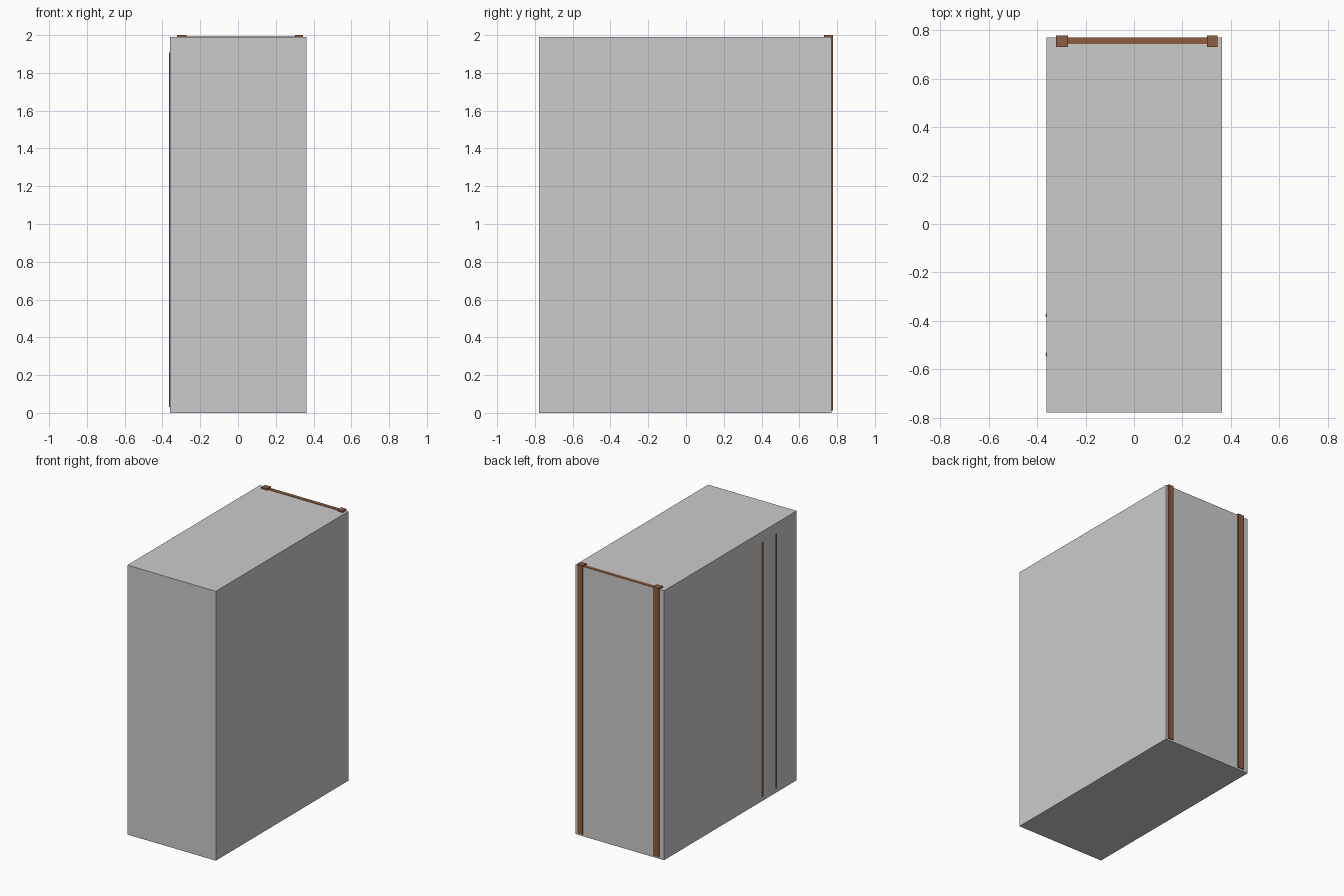
import bpy
import math

if "Cube" in bpy.data.objects:
    bpy.data.objects.remove(bpy.data.objects["Cube"])

wood = bpy.data.materials.new("brown_wood")
wood.diffuse_color = (0.27, 0.11, 0.05, 1)
wood.use_nodes = True
wood.node_tree.nodes["Principled BSDF"].inputs["Base Color"].default_value = wood.diffuse_color


def box(name, lo, hi, mat=None):
    bpy.ops.mesh.primitive_cube_add(size=1, location=[(a + b) / 2 for a, b in zip(lo, hi)])
    ob = bpy.context.object
    ob.name = name
    ob.scale = [b - a for a, b in zip(lo, hi)]
    bpy.ops.object.transform_apply(location=False, rotation=False, scale=True)
    if mat:
        ob.data.materials.append(mat)
    return ob


# Main solid block
box("main_block", (-0.36, -0.777, 0), (0.363, 0.77, 1.99))

# Square posts let into the back face
for name, x0, x1 in (("left_post", -0.322, -0.273), ("right_post", 0.301, 0.344)):
    box(name, (x0, 0.73, 0.013), (x1, 0.777, 2.0), wood)

# Rail joining the posts, just above the block top
box("top_rail", (-0.273, 0.742, 1.965), (0.301, 0.769, 1.993), wood)

# Slim octagonal rods let into the left face
for i, y in enumerate((-0.377, -0.538)):
    bpy.ops.mesh.primitive_cylinder_add(vertices=8, radius=0.02, depth=1.875,
                                        location=(-0.345, y, 0.97))
    rod = bpy.context.object
    rod.name = f"side_rod_{i + 1}"
    rod.data.materials.append(wood)
